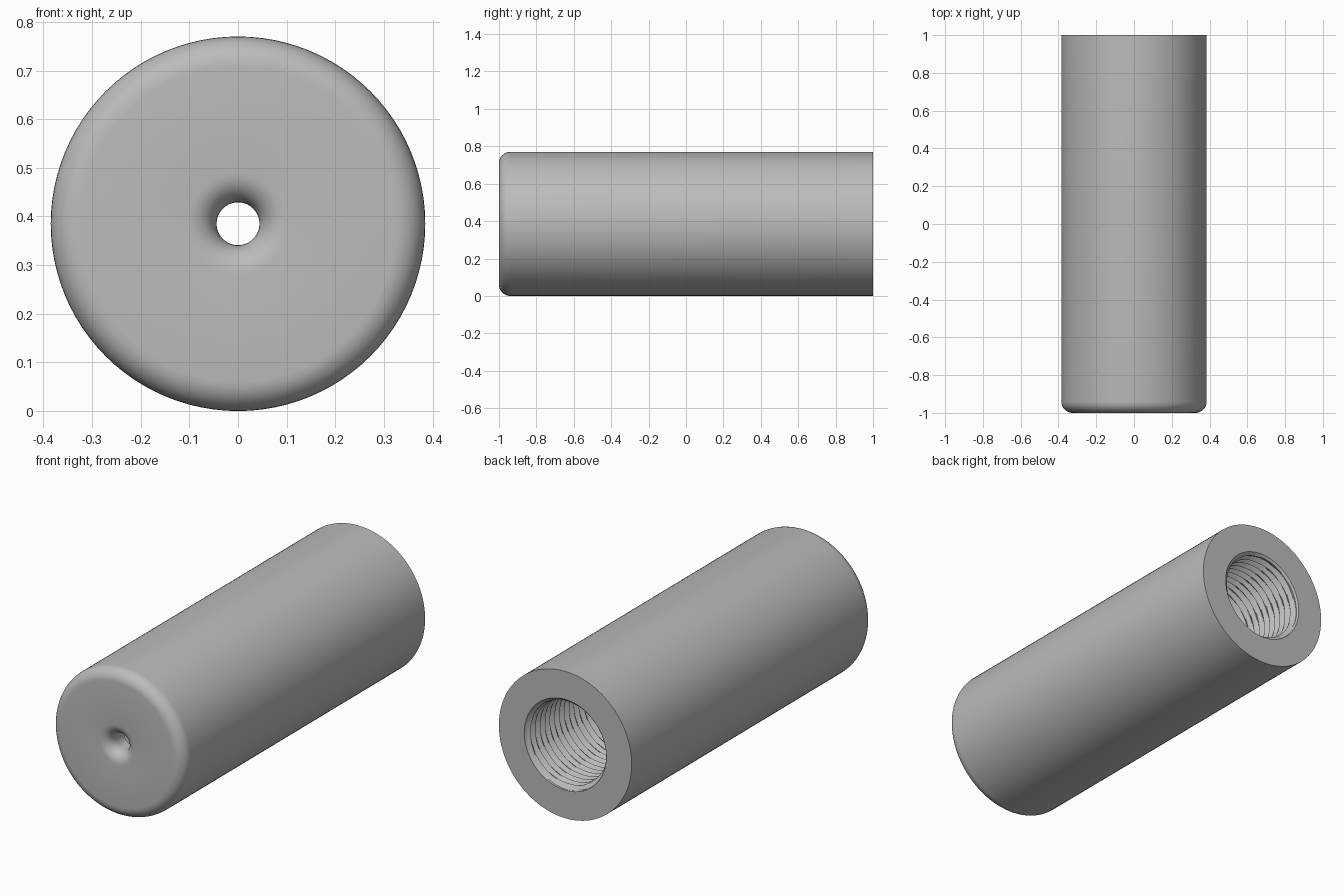
import bpy
import bmesh
from math import sin, cos, pi, tau

cube = bpy.data.objects.get("Cube")
if cube:
    bpy.data.objects.remove(cube)

SEGMENTS = 96
RADIUS = 0.385        # outer radius
HOLE = 0.044          # small front hole
FILLET = 0.06         # rounding of both front edges
MAJOR, MINOR = 0.238, 0.214   # thread radii
PITCH = 0.04
THREAD_END = 0.4      # thread runs from the back face to this y
WALL = -0.88          # inner side of the front wall
STEPS = 8             # samples per thread turn and per fillet

mat = bpy.data.materials.new("plain grey")
mat.use_nodes = True
grey = (0.5, 0.5, 0.5, 1)
mat.diffuse_color = grey
mat.node_tree.nodes["Principled BSDF"].inputs["Base Color"].default_value = grey


def thread_radius(y, angle):
    """Helical V thread that starts and ends at the major and minor radius."""
    phase = (y / PITCH - angle / tau) % 1
    r = MINOR + (MAJOR - MINOR) * abs(2 * phase - 1)
    start = min(1, (1 - y) / (PITCH / 2))
    end = min(1, (y - THREAD_END) / PITCH)
    r = MAJOR + (r - MAJOR) * start
    return MINOR + (r - MINOR) * end


def arc(cx, cy, a0, a1):
    for i in range(STEPS + 1):
        a = a0 + (a1 - a0) * i / STEPS
        yield cx + FILLET * cos(a), cy + FILLET * sin(a)


# Closed section: hole, front face, outer wall, back face, thread, bore.
section = [(HOLE, WALL)]
section += arc(HOLE + FILLET, -1 + FILLET, pi, 1.5 * pi)
section += arc(RADIUS - FILLET, -1 + FILLET, 1.5 * pi, tau)
section.append((RADIUS, 1))
turns = round((1 - THREAD_END) / PITCH * STEPS)
section += [(None, 1 - i * PITCH / STEPS) for i in range(turns + 1)]
section.append((MINOR, WALL))

# Sweep the section around the y axis
bm = bmesh.new()
rings = []
for r, y in section:
    ring = []
    for j in range(SEGMENTS):
        a = tau * j / SEGMENTS
        rad = thread_radius(y, a) if r is None else r
        ring.append(bm.verts.new((rad * cos(a), y, RADIUS + rad * sin(a))))
    rings.append(ring)
for k, ring in enumerate(rings):
    following = rings[(k + 1) % len(rings)]
    for j in range(SEGMENTS):
        n = (j + 1) % SEGMENTS
        bm.faces.new((ring[j], ring[n], following[n], following[j]))
bmesh.ops.recalc_face_normals(bm, faces=bm.faces)

mesh = bpy.data.meshes.new("threaded_sleeve")
bm.to_mesh(mesh)
bm.free()
mesh.materials.append(mat)
sleeve = bpy.data.objects.new("threaded_sleeve", mesh)
bpy.context.collection.objects.link(sleeve)

bpy.ops.object.select_all(action="DESELECT")
sleeve.select_set(True)
bpy.context.view_layer.objects.active = sleeve
bpy.ops.object.shade_smooth_by_angle(angle=pi / 6)
